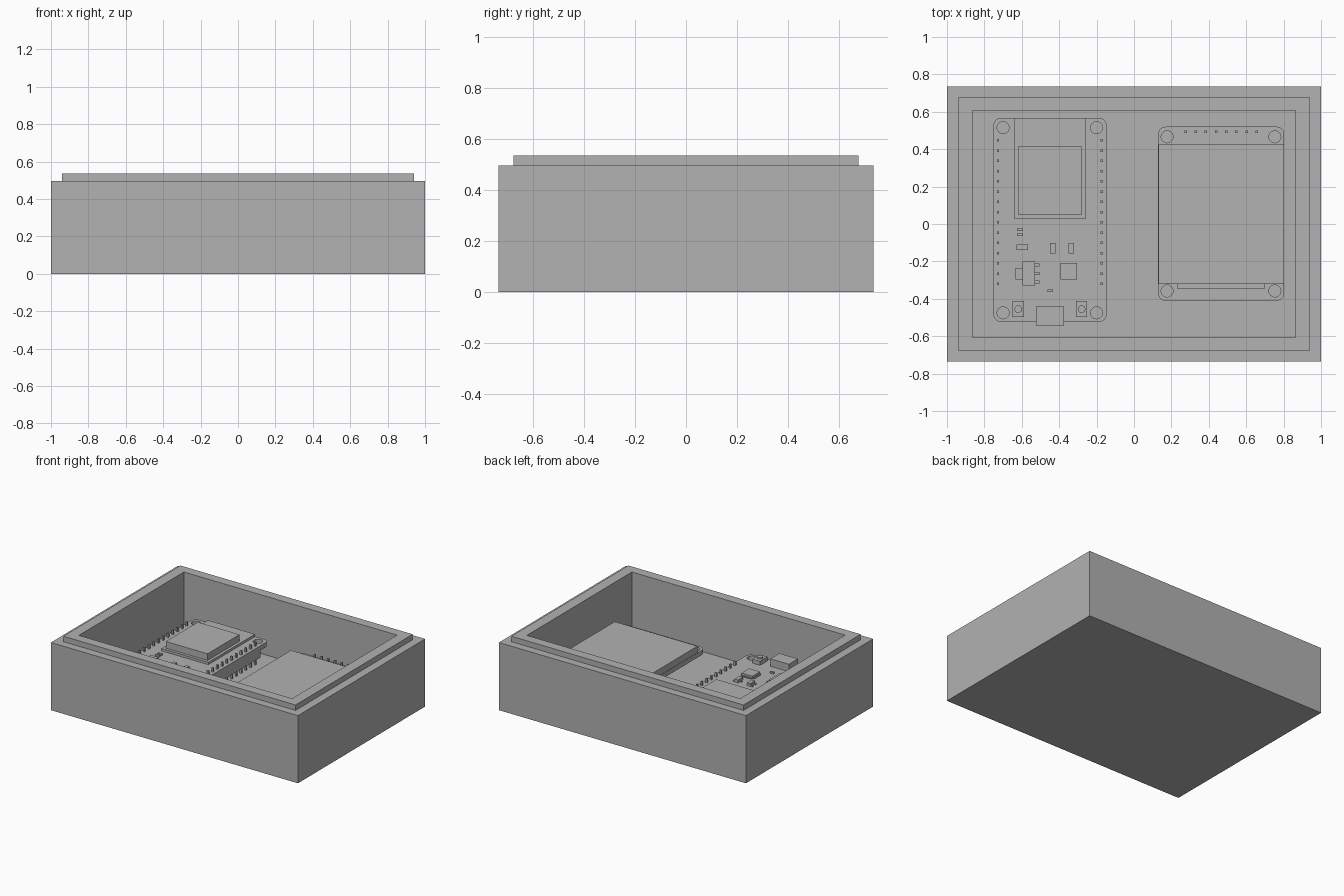
import bpy, bmesh
from mathutils import Matrix

cube = bpy.data.objects.get("Cube")
if cube:
    bpy.data.objects.remove(cube, do_unlink=True)

grey = bpy.data.materials.new("plain grey")
grey.use_nodes = True
colour = (0.445, 0.445, 0.445, 1)
grey.diffuse_color = colour
grey.node_tree.nodes["Principled BSDF"].inputs["Base Color"].default_value = colour


def finish(name, bm):
    bmesh.ops.recalc_face_normals(bm, faces=bm.faces)
    mesh = bpy.data.meshes.new(name)
    bm.to_mesh(mesh)
    bm.free()
    mesh.materials.append(grey)
    ob = bpy.data.objects.new(name, mesh)
    bpy.context.collection.objects.link(ob)
    return ob


def add_box(bm, x, y, w, d, z0, z1):
    m = Matrix.Translation((x, y, (z0 + z1) / 2)) @ Matrix.Diagonal((w, d, z1 - z0, 1))
    return bmesh.ops.create_cube(bm, size=1, matrix=m)["verts"]


def add_cylinder(bm, x, y, r, z0, z1, sides=24):
    bmesh.ops.create_cone(bm, cap_ends=True, segments=sides, radius1=r, radius2=r,
                          depth=z1 - z0, matrix=Matrix.Translation((x, y, (z0 + z1) / 2)))


def boxes(name, items):
    bm = bmesh.new()
    for item in items:
        add_box(bm, *item)
    return finish(name, bm)


def circuit_board(name, x, y, w, d, z0, z1, holes):
    """Rounded board with drilled mounting holes."""
    bm = bmesh.new()
    add_box(bm, x, y, w, d, z0, z1)
    upright = [e for e in bm.edges if abs(e.verts[0].co.z - e.verts[1].co.z) > 0.001]
    bmesh.ops.bevel(bm, geom=upright, offset=0.04, segments=6, profile=0.5, affect='EDGES')
    board = finish(name, bm)
    bm = bmesh.new()
    for hx, hy in holes:
        add_cylinder(bm, hx, hy, 0.032, z0 - 0.05, z1 + 0.05)
    cutter = finish("hole_cutter", bm)
    cutter.hide_render = True
    cut = board.modifiers.new("holes", 'BOOLEAN')
    cut.operation = 'DIFFERENCE'
    cut.solver = 'EXACT'
    cut.object = cutter
    bpy.context.view_layer.objects.active = board
    bpy.ops.object.modifier_apply(modifier=cut.name)
    bpy.data.objects.remove(cutter, do_unlink=True)


# Case: rectangles stepping up the outside, over the lip and down to the floor
FLOOR = 0.105
steps = [(1, 0.735, 0), (1, 0.735, 0.495), (0.94, 0.677, 0.495),
         (0.94, 0.677, 0.535), (0.863, 0.607, 0.535), (0.863, 0.607, FLOOR)]
bm = bmesh.new()
rings = [[bm.verts.new((sx * hx, sy * hy, z))
          for sx, sy in ((-1, -1), (1, -1), (1, 1), (-1, 1))] for hx, hy, z in steps]
for low, high in zip(rings, rings[1:]):
    for i in range(4):
        j = (i + 1) % 4
        bm.faces.new((low[i], low[j], high[j], high[i]))
bm.faces.new(rings[0])
bm.faces.new(rings[-1])
finish("case", bm)

# Controller board
TOP = 0.24
UNDER = TOP - 0.034
circuit_board("controller_board", -0.449, 0.022, 0.605, 1.09, UNDER, TOP,
              [(x, y) for x in (-0.7, -0.2) for y in (-0.475, 0.515)])

# Radio module with raised metal shield
boxes("radio_module", [(-0.449, 0.297, 0.38, 0.54, TOP, TOP + 0.017)])
boxes("radio_shield", [(-0.449, 0.233, 0.338, 0.37, TOP + 0.017, TOP + 0.066)])

# Pin rows: a plastic strip below the board and pins through it
for side, x in (("right", -0.727), ("left", -0.173)):
    boxes(side + "_header_strip", [(x, 0.063, 0.05, 0.82, UNDER - 0.054, UNDER)])
    boxes(side + "_header_pins", [(x, -0.32 + i * 0.0548, 0.013, 0.013, FLOOR, TOP + 0.03)
                                  for i in range(15)])

# Connector and push buttons
boxes("usb_socket", [(-0.45, -0.492, 0.15, 0.104, TOP, TOP + 0.055)])
for side, x in (("right", -0.619), ("left", -0.28)):
    bm = bmesh.new()
    add_box(bm, x, -0.455, 0.06, 0.086, TOP, TOP + 0.03)
    add_cylinder(bm, x, -0.455, 0.02, TOP + 0.03, TOP + 0.042)
    finish(side + "_push_button", bm)

# Square chip with fine leads on all four sides
cx, cy = -0.348, -0.253
leads = []
for i in range(7):
    t = -0.036 + i * 0.012
    for s in (-1, 1):
        leads.append((cx + t, cy + s * 0.047, 0.006, 0.014, TOP, TOP + 0.006))
        leads.append((cx + s * 0.047, cy + t, 0.014, 0.006, TOP, TOP + 0.006))
boxes("square_chip", [(cx, cy, 0.088, 0.088, TOP, TOP + 0.02)])
boxes("square_chip_leads", leads)

# Voltage regulator
boxes("regulator", [(-0.563, -0.265, 0.065, 0.13, TOP, TOP + 0.036)])
boxes("regulator_leads", [(-0.614, -0.265, 0.04, 0.062, TOP, TOP + 0.012)] +
      [(-0.52, -0.265 + s * 0.045, 0.03, 0.016, TOP, TOP + 0.012) for s in (-1, 0, 1)])

# Small transistors, mirrored about the midline between them
for name, s in (("right_transistor", -1), ("left_transistor", 1)):
    x = -0.385 + s * 0.05
    boxes(name, [(x, -0.13, 0.028, 0.056, TOP, TOP + 0.022),
                 (x - s * 0.021, -0.13, 0.016, 0.01, TOP, TOP + 0.008),
                 (x + s * 0.021, -0.11, 0.016, 0.01, TOP, TOP + 0.008),
                 (x + s * 0.021, -0.15, 0.016, 0.01, TOP, TOP + 0.008)])

# Resistors, capacitor and lamp
boxes("small_components", [(-0.61, -0.03, 0.032, 0.014, TOP, TOP + 0.012),
                           (-0.61, -0.057, 0.032, 0.014, TOP, TOP + 0.012),
                           (-0.598, -0.125, 0.06, 0.03, TOP, TOP + 0.025),
                           (-0.448, -0.357, 0.03, 0.014, TOP, TOP + 0.012)])

# Display board, screen, ribbon and pins
DTOP = 0.25
circuit_board("display_board", 0.466, 0.055, 0.674, 0.93, DTOP - 0.034, DTOP,
              [(x, y) for x in (0.177, 0.753) for y in (-0.358, 0.466)])
boxes("screen", [(0.466, 0.052, 0.67, 0.745, DTOP, 0.298)])
boxes("screen_ribbon", [(0.466, -0.332, 0.47, 0.024, DTOP, DTOP + 0.02)])
boxes("display_header_strip", [(0.466, 0.495, 0.435, 0.045, DTOP - 0.088, DTOP - 0.034)])
boxes("display_pins", [(0.276 + i * 0.0543, 0.494, 0.013, 0.013, FLOOR, DTOP + 0.03)
                       for i in range(8)])
